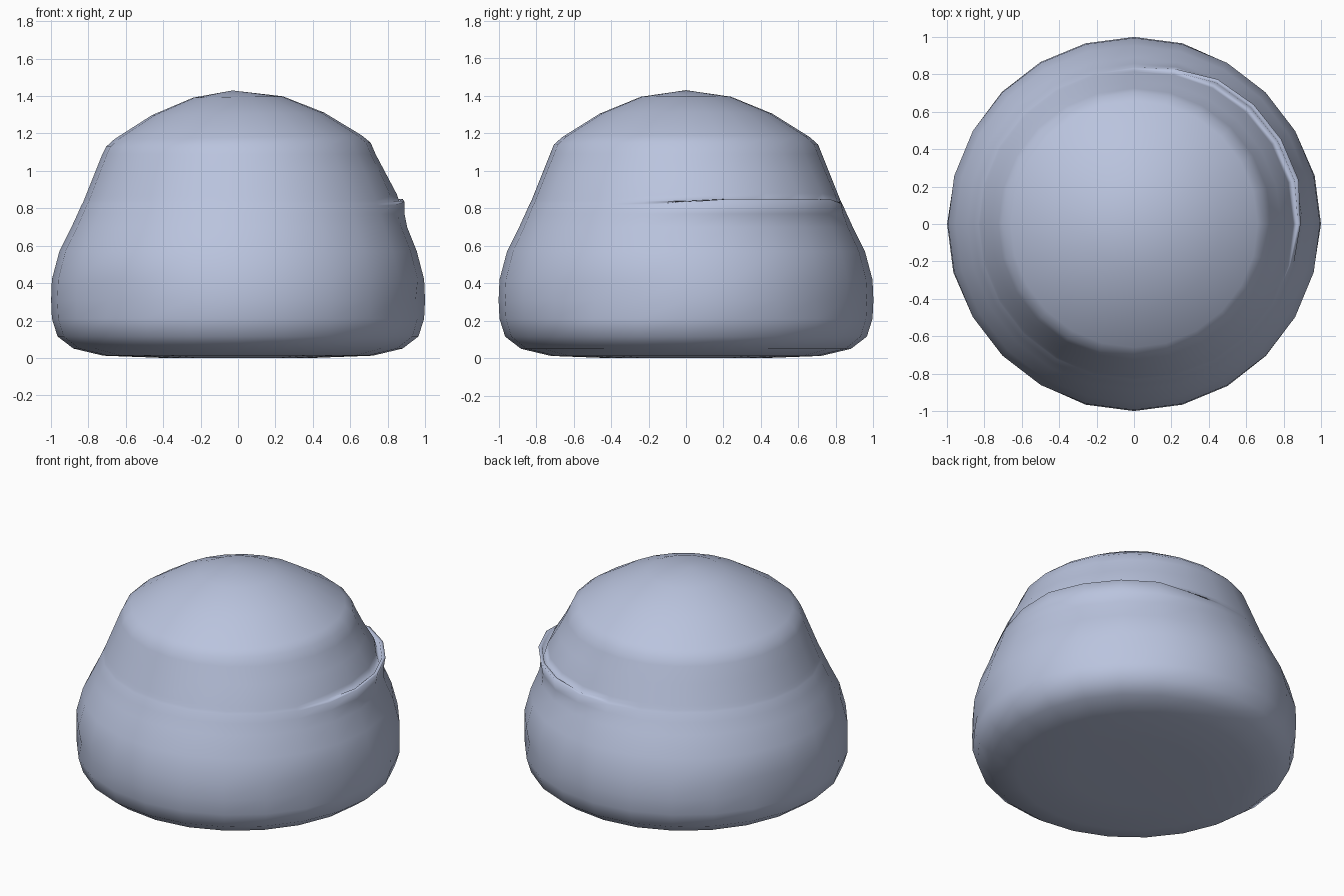
import bpy, bmesh, math

cube = bpy.data.objects.get("Cube")
if cube:
    bpy.data.objects.remove(cube)

# Single pale blue-grey material
mat = bpy.data.materials.new("pale_blue_grey")
mat.use_nodes = True
colour = (0.49, 0.55, 0.73, 1)
mat.diffuse_color = colour
mat.node_tree.nodes["Principled BSDF"].inputs["Base Color"].default_value = colour

SIDES = 24


def bump(value, centre, width):
    """Soft hump that is 1 at centre and 0 beyond width."""
    t = abs(value - centre) / width
    return 0.5 + 0.5 * math.cos(math.pi * t) if t < 1 else 0.0


def angle_gap(a, b):
    return (a - b + 180) % 360 - 180


# Profile rows from underside to crown: radius, height
lower = [(0.4, 0.0), (0.72, 0.012), (0.88, 0.05), (0.965, 0.115), (0.995, 0.21),
         (1.0, 0.31), (0.995, 0.42), (0.955, 0.57), (0.89, 0.70)]
# Fold rows: plain radius and height, then folded radius and height
fold = [((0.858, 0.77), (0.875, 0.77)), ((0.838, 0.815), (0.885, 0.85)),
        ((0.832, 0.825), (0.862, 0.85)), ((0.825, 0.84), (0.85, 0.80)),
        ((0.815, 0.865), (0.825, 0.88))]
upper = [(0.765, 0.99), (0.725, 1.09), (0.705, 1.14), (0.66, 1.18),
         (0.46, 1.305), (0.24, 1.395)]
dents = (-25, 48, 157, 228)


def body_radius(r, z, deg):
    # Fuller wall on the left side, shallow dents near the base
    r += 0.03 * max(0, math.cos(math.radians(deg))) * bump(z, 0.88, 0.35)
    for d in dents:
        r -= 0.025 * bump(angle_gap(deg, d), 0, 26) * bump(z, 0.3, 0.11)
    return r


def ring_point(row, deg):
    plain, folded = row
    # Fold opens along one back quarter and fades at its ends
    w = min(1.0, 1.6 * bump(angle_gap(deg, 34), 0, 56))
    r, z = [p + (f - p) * w for p, f in zip(plain, folded)]
    r = body_radius(r, plain[1], deg)
    a = math.radians(deg)
    x, y = r * math.cos(a), r * math.sin(a)
    if z > 1.1:
        z += 0.015 * x
    return x, y, z


# Dome body
rows = [(p, p) for p in lower] + fold + [(p, p) for p in upper]
bm = bmesh.new()
rings = []
for row in rows:
    rings.append([bm.verts.new(ring_point(row, 360 * i / SIDES)) for i in range(SIDES)])
for low, high in zip(rings, rings[1:]):
    for i in range(SIDES):
        j = (i + 1) % SIDES
        bm.faces.new((low[i], low[j], high[j], high[i]))
bm.faces.new(list(reversed(rings[0])))
apex = bm.verts.new((-0.03, 0, 1.43))
for i in range(SIDES):
    bm.faces.new((rings[-1][i], rings[-1][(i + 1) % SIDES], apex))
bmesh.ops.recalc_face_normals(bm, faces=bm.faces)
for face in bm.faces:
    face.smooth = True

mesh = bpy.data.meshes.new("dome_body")
bm.to_mesh(mesh)
bm.free()
mesh.materials.append(mat)
dome = bpy.data.objects.new("dome_body", mesh)
bpy.context.collection.objects.link(dome)
